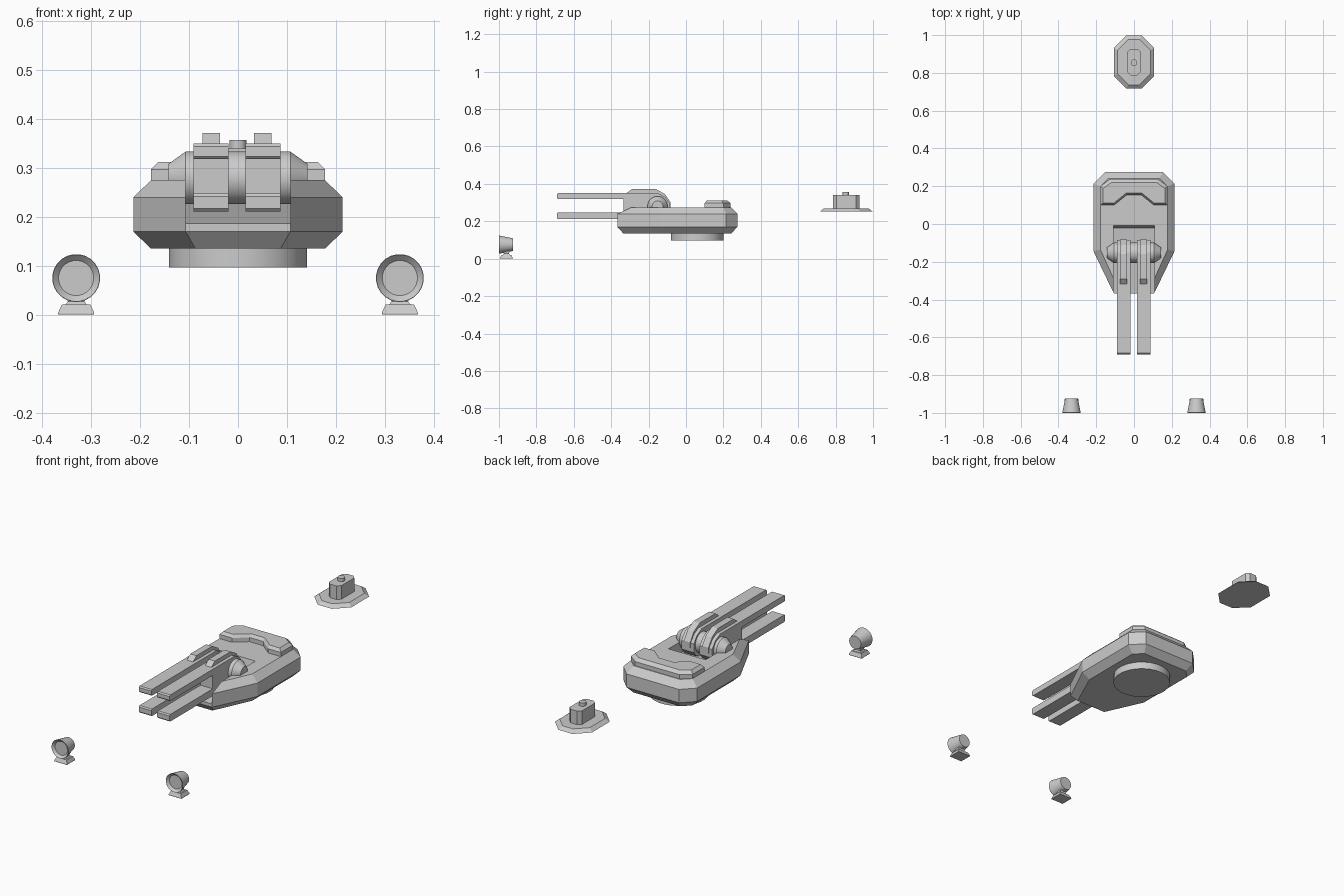
import bpy, bmesh, math

if "Cube" in bpy.data.objects:
    bpy.data.objects.remove(bpy.data.objects["Cube"])


def make(name, bm):
    bmesh.ops.recalc_face_normals(bm, faces=bm.faces)
    me = bpy.data.meshes.new(name)
    bm.to_mesh(me)
    bm.free()
    ob = bpy.data.objects.new(name, me)
    bpy.context.scene.collection.objects.link(ob)
    return ob


def loft(name, rings):
    """Skin matching rings of 3D points and cap both ends."""
    bm = bmesh.new()
    vs = [[bm.verts.new(p) for p in r] for r in rings]
    n = len(vs[0])
    for a, b in zip(vs, vs[1:]):
        for i in range(n):
            j = (i + 1) % n
            bm.faces.new((a[i], a[j], b[j], b[i]))
    bm.faces.new(vs[0])
    bm.faces.new(vs[-1])
    return make(name, bm)


def mirrored(half):
    """Close a right-hand xy outline by mirroring it across x = 0."""
    return half + [(-x, y) for x, y in reversed(half) if x > 0]


def stack(name, layers):
    """Loft half outlines given as (z, outline)."""
    return loft(name, [[(x, y, z) for x, y in mirrored(h)] for z, h in layers])


def extrude_x(name, profile, x0, x1):
    return loft(name, [[(x, y, z) for y, z in profile] for x in (x0, x1)])


def lathe(name, axis, centre, steps, n=24):
    """Rings of (offset along axis, radius) about the x, y or z axis."""
    k = 'xyz'.index(axis)
    rings = []
    for t, r in steps:
        ring = []
        for i in range(n):
            a = 2 * math.pi * (i + 0.5) / n
            p = list(centre)
            p[k] += t
            p[(k + 1) % 3] += r * math.cos(a)
            p[(k + 2) % 3] += r * math.sin(a)
            ring.append(p)
        rings.append(ring)
    return loft(name, rings)


def smooth(ob):
    bpy.ops.object.select_all(action='DESELECT')
    ob.select_set(True)
    bpy.context.view_layer.objects.active = ob
    bpy.ops.object.shade_smooth_by_angle(angle=math.radians(25))


# turret hull with chamfered rims
wide = [(0.107, -0.367), (0.214, -0.145), (0.214, 0.213), (0.152, 0.275)]
inner = [(0.087, -0.335), (0.178, -0.135), (0.178, 0.2), (0.135, 0.242)]
hull = stack("turret_hull", [(0.135, inner), (0.17, wide), (0.24, wide), (0.275, inner)])

# open slot in the hull for the guns
cutter = extrude_x("slot_cutter", [(-0.45, 0.18), (-0.367, 0.187), (-0.02, 0.227),
                                   (-0.003, 0.30), (-0.45, 0.30)], -0.1073, 0.1073)
cutter.hide_render = True
cutter.hide_viewport = True
cutter.display_type = 'WIRE'
cut = hull.modifiers.new("slot", 'BOOLEAN')
cut.operation = 'DIFFERENCE'
cut.solver = 'EXACT'
cut.object = cutter

# turning ring below the hull
smooth(lathe("turret_ring", 'z', (0, 0.06, 0), [(0.097, 0.142), (0.137, 0.142)]))

# raised rear roof plate
plate = [(0, 0.153), (0.04, 0.153), (0.105, 0.1), (0.178, 0.1), (0.178, 0.2), (0.128, 0.238), (0, 0.238)]
plate_top = [(0, 0.165), (0.04, 0.165), (0.105, 0.112), (0.163, 0.112), (0.163, 0.188), (0.12, 0.22), (0, 0.22)]
def plate_outline(h):
    return h + [(-x, y) for x, y in reversed(h[1:-1])]
loft("roof_plate", [[(x, y, z) for x, y in plate_outline(h)]
                    for z, h in ((0.27, plate), (0.297, plate), (0.312, plate_top))])

# trunnion axle with tapered ends
smooth(lathe("gun_axle", 'x', (0, -0.152, 0.28),
             [(-0.142, 0.029), (-0.107, 0.054), (0.107, 0.054), (0.142, 0.029)]))

# twin guns, each with an upper and a lower flat barrel
gun = [(-0.69, 0.344), (-0.684, 0.35), (-0.15, 0.35), (-0.112, 0.33), (-0.086, 0.295),
       (-0.086, 0.25), (-0.11, 0.222), (-0.15, 0.211), (-0.684, 0.211), (-0.69, 0.217),
       (-0.69, 0.242), (-0.684, 0.248), (-0.333, 0.248), (-0.333, 0.318),
       (-0.684, 0.318), (-0.69, 0.324)]
hump = [(-0.325, 0.345), (-0.29, 0.372), (-0.16, 0.372), (-0.112, 0.345),
        (-0.082, 0.3), (-0.082, 0.27), (-0.2, 0.27)]
for side, cx in (("left", -0.055), ("right", 0.051)):
    extrude_x(side + "_gun", gun, cx - 0.036, cx + 0.036)
    extrude_x(side + "_gun_rib", hump, cx - 0.018, cx + 0.018)


# rear antenna mount: eight-sided foot, block and knob
def octagon(w, h, c):
    return [(w - c, 0.857 - h), (w, 0.857 - h + c), (w, 0.857 + h - c), (w - c, 0.857 + h)]


stack("antenna_foot", [(0.253, octagon(0.107, 0.14, 0.066)), (0.269, octagon(0.087, 0.12, 0.057))])
block = octagon(0.036, 0.07, 0.017)
stack("antenna_block", [(0.265, block), (0.34, block)])
smooth(lathe("antenna_knob", 'z', (0, 0.854, 0), [(0.335, 0.0175), (0.357, 0.0175)], 16))

# headlights with recessed lens, neck and foot
for side, s in (("left", -1), ("right", 1)):
    x = s * 0.331
    smooth(lathe(side + "_headlight", 'y', (x, 0, 0.075),
                 [(-0.925, 0.034), (-0.999, 0.049), (-1.0, 0.048), (-0.988, 0.036)]))

    def rect(w, d, z, c=-0.96):
        return [(x - w, c - d, z), (x + w, c - d, z), (x + w, c + d, z), (x - w, c + d, z)]
    loft(side + "_headlight_neck", [rect(0.024, 0.022, 0.018), rect(0.017, 0.014, 0.027), rect(0.02, 0.016, 0.04)])
    loft(side + "_headlight_foot", [rect(0.037, 0.034, 0), rect(0.037, 0.034, 0.004), rect(0.029, 0.026, 0.021)])
